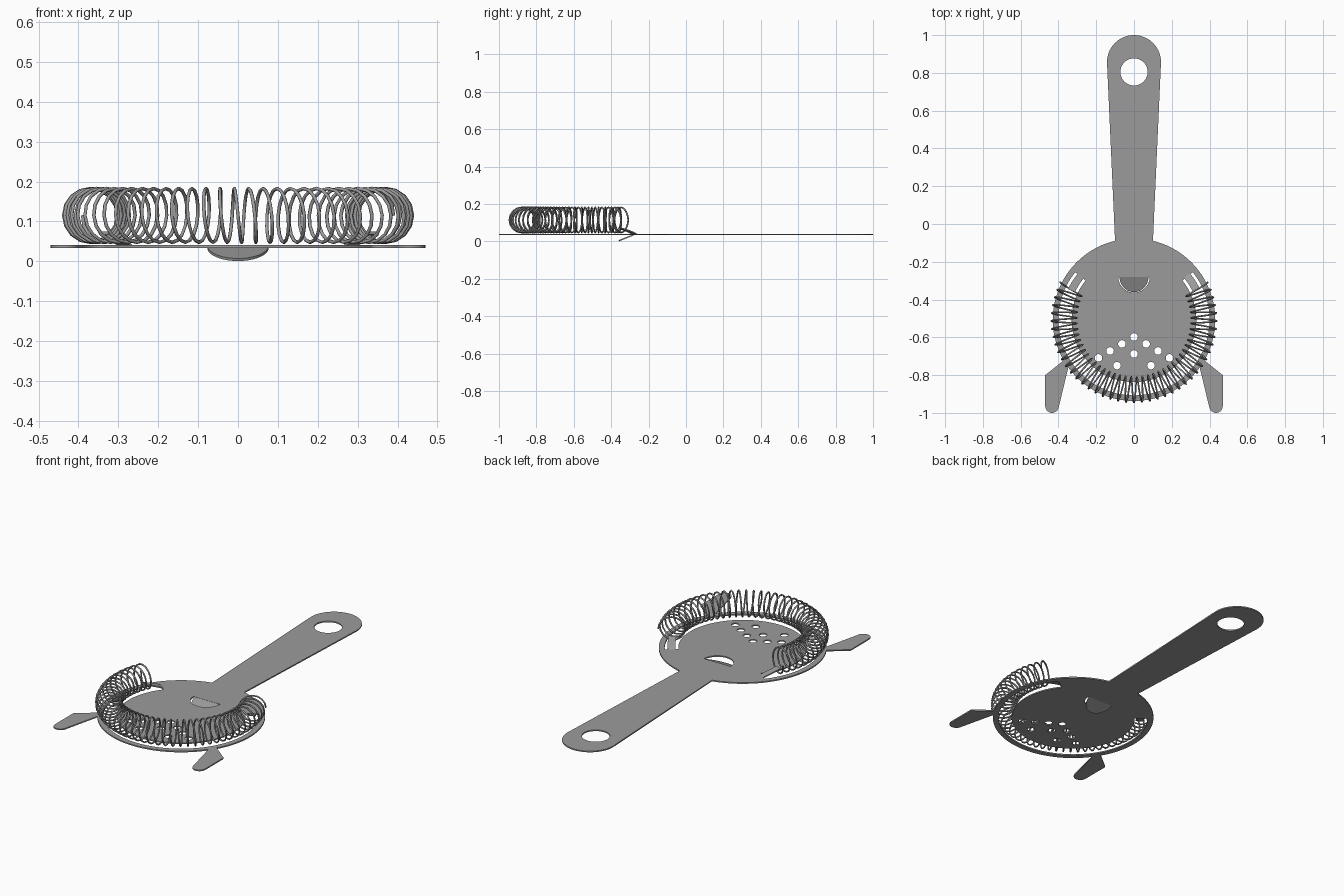
import bpy, math
from math import sin, cos, radians, pi

if "Cube" in bpy.data.objects:
    bpy.data.objects.remove(bpy.data.objects["Cube"])

CY = -0.507          # centre of the round plate
Z, HALF = 0.037, 0.0035

steel = bpy.data.materials.new("steel grey")
steel.diffuse_color = (0.33, 0.33, 0.33, 1)
steel.use_nodes = True
steel.node_tree.nodes["Principled BSDF"].inputs["Base Color"].default_value = steel.diffuse_color


def arc(cx, cy, r, a0, a1, n):
    """Points on an arc, angles in degrees."""
    return [(cx + r * cos(radians(a0 + (a1 - a0) * i / n)),
             cy + r * sin(radians(a0 + (a1 - a0) * i / n))) for i in range(n + 1)]


def to_mesh(curve, name):
    tmp = bpy.data.objects.new("tmp", curve)
    bpy.context.collection.objects.link(tmp)
    dg = bpy.context.evaluated_depsgraph_get()
    mesh = bpy.data.meshes.new_from_object(tmp.evaluated_get(dg))
    bpy.data.objects.remove(tmp)
    ob = bpy.data.objects.new(name, mesh)
    bpy.context.collection.objects.link(ob)
    mesh.materials.clear()
    mesh.materials.append(steel)
    return ob


def add_poly(curve, pts, cyclic):
    s = curve.splines.new('POLY')
    s.points.add(len(pts) - 1)
    for p, co in zip(s.points, pts):
        p.co = (co[0], co[1], co[2] if len(co) > 2 else 0, 1)
    s.use_cyclic_u = cyclic


def sheet(name, loops):
    """Flat sheet: first loop is the outline, the rest are holes."""
    c = bpy.data.curves.new(name, 'CURVE')
    c.dimensions, c.fill_mode, c.extrude = '2D', 'BOTH', HALF
    for pts in loops:
        add_poly(c, pts, True)
    ob = to_mesh(c, name)
    ob.location.z = Z
    return ob


# Plate with handle and two prongs: right half outline, then mirrored
half = arc(0, 0.857, 0.143, 90, 0, 14)
half += arc(0, CY, 0.43, 76.5, -30, 30)
half += [(0.47, -0.80)]
half += arc(0.434, -0.964, 0.036, 0, -170, 10)
half += arc(0, CY, 0.43, -36, -90, 16)
outline = half + [(-x, y) for x, y in half[-2:0:-1]]

holes = [arc(0, 0.805, 0.072, 0, 350, 35)]                 # hanging hole
for x, y in [(0, -0.598), (0.064, -0.635), (0.127, -0.672),
             (0.188, -0.709), (0, -0.688), (0.09, -0.75)]:  # drain holes
    for sx in ((1, -1) if x else (1,)):
        holes.append(arc(sx * x, y, 0.02, 0, 345, 23))
holes.append(arc(0, -0.28, 0.083, 180, 360, 24))           # half-moon opening
holes.append(arc(0, CY, 0.40, 39, -219, 80) + arc(0, CY, 0.33, -219, 39, 80))
sheet("plate_and_handle", [outline] + holes)

# Half-moon thumb stop, bent down out of its opening
stop = sheet("thumb_stop", [[(x, y * 1.15) for x, y in arc(0, 0, 0.077, 180, 360, 24)]])
stop.location = (0, -0.277, Z)
stop.rotation_euler.x = radians(22)


# Curved tabs that rise into the ends of the spring
def tab(name, side):
    verts, faces = [], []
    steps = 6
    for i in range(steps + 1):
        t = i / steps
        a = radians(40 - 15 * t)
        z = Z + 0.034 * t ** 0.8
        for r, dz in ((0.345, -HALF), (0.385, -HALF), (0.385, HALF), (0.345, HALF)):
            verts.append((side * r * cos(a), CY + r * sin(a), z + dz))
    for i in range(steps):
        for k in range(4):
            a, b = i * 4 + k, i * 4 + (k + 1) % 4
            f = (a, b, b + 4, a + 4)
            faces.append(f if side < 0 else f[::-1])
    caps = [(3, 2, 1, 0), tuple(steps * 4 + k for k in range(4))]
    faces += caps if side < 0 else [f[::-1] for f in caps]
    me = bpy.data.meshes.new(name)
    me.from_pydata(verts, [], faces)
    me.materials.append(steel)
    bpy.context.collection.objects.link(bpy.data.objects.new(name, me))


tab("spring_tab_right", 1)
tab("spring_tab_left", -1)

# Coil spring wound around the plate rim
TURNS, SEG = 42, 16
pts = []
for i in range(TURNS * SEG + 1):
    t = i / (TURNS * SEG)
    a = radians(27 - 234 * t)
    w = 2 * pi * i / SEG
    r = 0.37 + 0.0675 * cos(w)
    pts.append((r * cos(a), CY + r * sin(a), 0.115 + 0.0675 * sin(w)))
wire = bpy.data.curves.new("wire", 'CURVE')
wire.dimensions, wire.bevel_depth, wire.bevel_resolution = '3D', 0.0045, 1
wire.use_fill_caps = True
add_poly(wire, pts, False)
spring = to_mesh(wire, "coil_spring")
for p in spring.data.polygons:
    p.use_smooth = True
